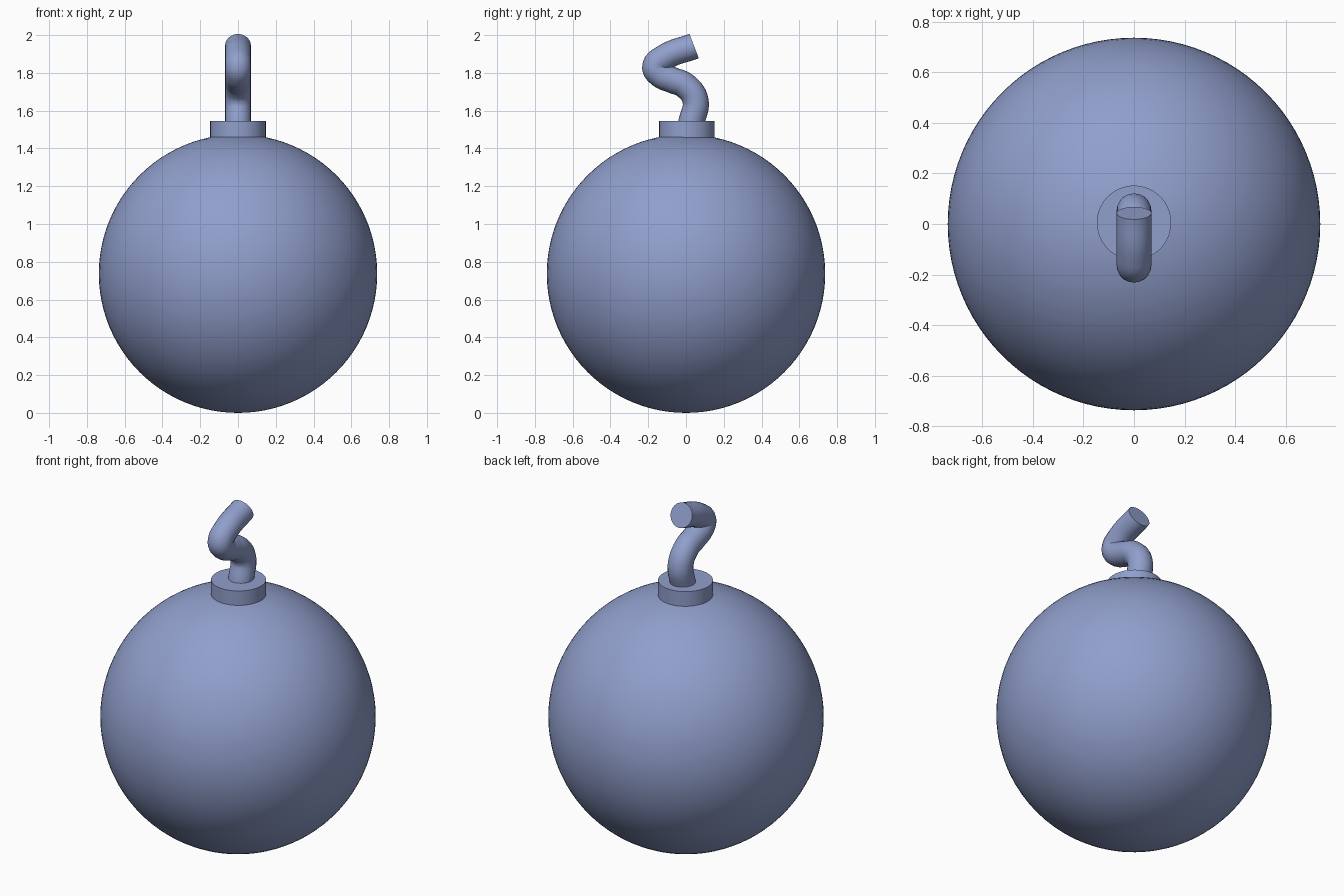
import bpy, math

if "Cube" in bpy.data.objects:
    bpy.data.objects.remove(bpy.data.objects["Cube"])

mat = bpy.data.materials.new("slate blue")
mat.diffuse_color = (0.28, 0.345, 0.60, 1)
mat.use_nodes = True
mat.node_tree.nodes["Principled BSDF"].inputs["Base Color"].default_value = mat.diffuse_color


def finish(obj, name):
    obj.name = name
    obj.data.materials.clear()
    obj.data.materials.append(mat)
    bpy.ops.object.select_all(action='DESELECT')
    obj.select_set(True)
    bpy.context.view_layer.objects.active = obj
    bpy.ops.object.shade_smooth_by_angle(angle=math.radians(40))


# round body
R = 0.737
bpy.ops.mesh.primitive_uv_sphere_add(segments=96, ring_count=48, radius=R, location=(0, 0, R))
finish(bpy.context.object, "round_body")

# short collar on top
bpy.ops.mesh.primitive_cylinder_add(vertices=64, radius=0.147, depth=0.145,
                                    location=(0, 0.005, 1.4725))
finish(bpy.context.object, "collar")

# bent fuse swept along a path in the y-z plane
path = [(0.0, 1.43), (0.03, 1.545), (0.05, 1.655), (-0.005, 1.733), (-0.073, 1.762),
        (-0.138, 1.792), (-0.163, 1.832), (-0.115, 1.881), (0.043, 1.942)]
curve = bpy.data.curves.new("fuse_path", 'CURVE')
curve.dimensions = '3D'
curve.bevel_depth = 0.069
curve.bevel_resolution = 8
curve.use_fill_caps = True
spline = curve.splines.new('BEZIER')
spline.resolution_u = 8
spline.bezier_points.add(len(path) - 1)
for p, (y, z) in zip(spline.bezier_points, path):
    p.co = (0, y, z)
    p.handle_left_type = p.handle_right_type = 'AUTO'
fuse = bpy.data.objects.new("fuse", curve)
bpy.context.collection.objects.link(fuse)
bpy.ops.object.select_all(action='DESELECT')
fuse.select_set(True)
bpy.context.view_layer.objects.active = fuse
bpy.ops.object.convert(target='MESH')
finish(bpy.context.object, "fuse")
